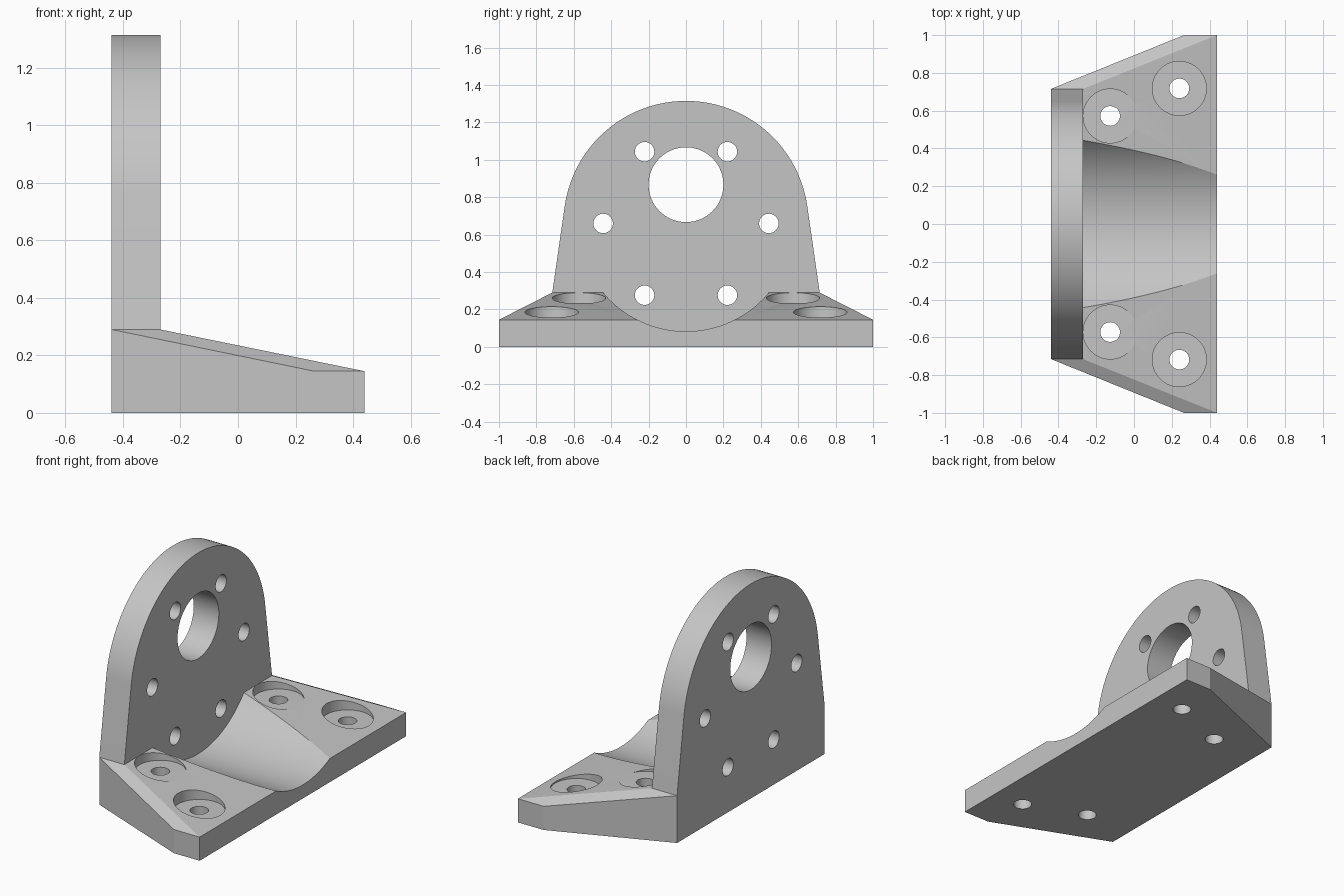
import bpy
import bmesh
from math import sin, cos, pi, radians

cube = bpy.data.objects.get("Cube")
if cube:
    bpy.data.objects.remove(cube, do_unlink=True)

GREY = (0.56, 0.56, 0.56, 1)
grey = bpy.data.materials.new("plain_grey")
grey.use_nodes = True
grey.diffuse_color = GREY
grey.node_tree.nodes["Principled BSDF"].inputs["Base Color"].default_value = GREY

BACK, FACE, FRONT = -0.44, -0.27, 0.44   # wall rear, wall face, base front edge
AXIS_Z = 0.66                            # centre of the wall arc, bolt ring and channel


def make_object(name, bm):
    bmesh.ops.recalc_face_normals(bm, faces=bm.faces)
    mesh = bpy.data.meshes.new(name)
    bm.to_mesh(mesh)
    bm.free()
    mesh.materials.append(grey)
    obj = bpy.data.objects.new(name, mesh)
    bpy.context.collection.objects.link(obj)
    return obj


def prism(name, points, shift):
    """Extrude a closed outline of 3D points along the vector shift."""
    bm = bmesh.new()
    face = bm.faces.new([bm.verts.new(p) for p in points])
    new = bmesh.ops.extrude_face_region(bm, geom=[face])["geom"]
    bmesh.ops.translate(bm, vec=shift, verts=[v for v in new if isinstance(v, bmesh.types.BMVert)])
    return make_object(name, bm)


def rod_x(y, z, r, x0, x1, n=64):
    ring = [(x0, y + r * cos(2 * pi * i / n), z + r * sin(2 * pi * i / n)) for i in range(n)]
    return prism("cutter", ring, (x1 - x0, 0, 0))


def rod_z(x, y, r, z0, z1, n=64):
    ring = [(x + r * cos(2 * pi * i / n), y + r * sin(2 * pi * i / n), z0) for i in range(n)]
    return prism("cutter", ring, (0, 0, z1 - z0))


def combine(target, tool, operation="DIFFERENCE"):
    mod = target.modifiers.new("combine", "BOOLEAN")
    mod.operation, mod.solver, mod.object = operation, "EXACT", tool
    bpy.context.view_layer.objects.active = target
    bpy.ops.object.modifier_apply(modifier=mod.name)
    bpy.data.objects.remove(tool, do_unlink=True)


# Sloping base: hull of the tall rear block and the low front strip
bm = bmesh.new()
for s in (-1, 1):
    for x, y, top in ((BACK, 0.715, 0.29), (FACE, 0.715, 0.29), (0.265, 1, 0.145), (FRONT, 1, 0.145)):
        bm.verts.new((x, s * y, top))
        if x != FACE:
            bm.verts.new((x, s * y, 0))
bmesh.ops.convex_hull(bm, input=bm.verts)
bmesh.ops.dissolve_limit(bm, angle_limit=radians(1), verts=bm.verts, edges=bm.edges)
bracket = make_object("mounting_bracket", bm)

# Round channel in front of the wall
combine(bracket, rod_x(0, AXIS_Z, 0.577, FACE, 0.8, 160))

# Upright wall: straight flanks tangent to a round top
start = radians(8.1)
arc = [start + (pi - 2 * start) * i / 72 for i in range(73)]
outline = [(BACK, 0.715, 0.2), (BACK, 0.715, 0.29)]
outline += [(BACK, 0.655 * cos(a), AXIS_Z + 0.655 * sin(a)) for a in arc]
outline += [(BACK, -0.715, 0.29), (BACK, -0.715, 0.2)]
combine(bracket, prism("wall", outline, (FACE - BACK, 0, 0)), "UNION")

# Shaft hole and ring of six bolt holes through the wall
combine(bracket, rod_x(0, 0.867, 0.2, -0.6, -0.2))
for i in range(6):
    a = i * pi / 3
    combine(bracket, rod_x(0.443 * cos(a), AXIS_Z + 0.443 * sin(a), 0.052, -0.6, -0.2, 40))

# Counterbored screw holes in the base
for s in (-1, 1):
    for x, y, floor in ((-0.126, 0.572, 0.234), (0.24, 0.718, 0.148)):
        combine(bracket, rod_z(x, s * y, 0.143, floor, 0.5))
        combine(bracket, rod_z(x, s * y, 0.052, -0.1, 0.5, 40))

# Smooth the curved walls, keep edges crisp
for obj in bpy.context.selected_objects:
    obj.select_set(False)
bracket.select_set(True)
bpy.context.view_layer.objects.active = bracket
bpy.ops.object.shade_smooth_by_angle(angle=radians(20))
